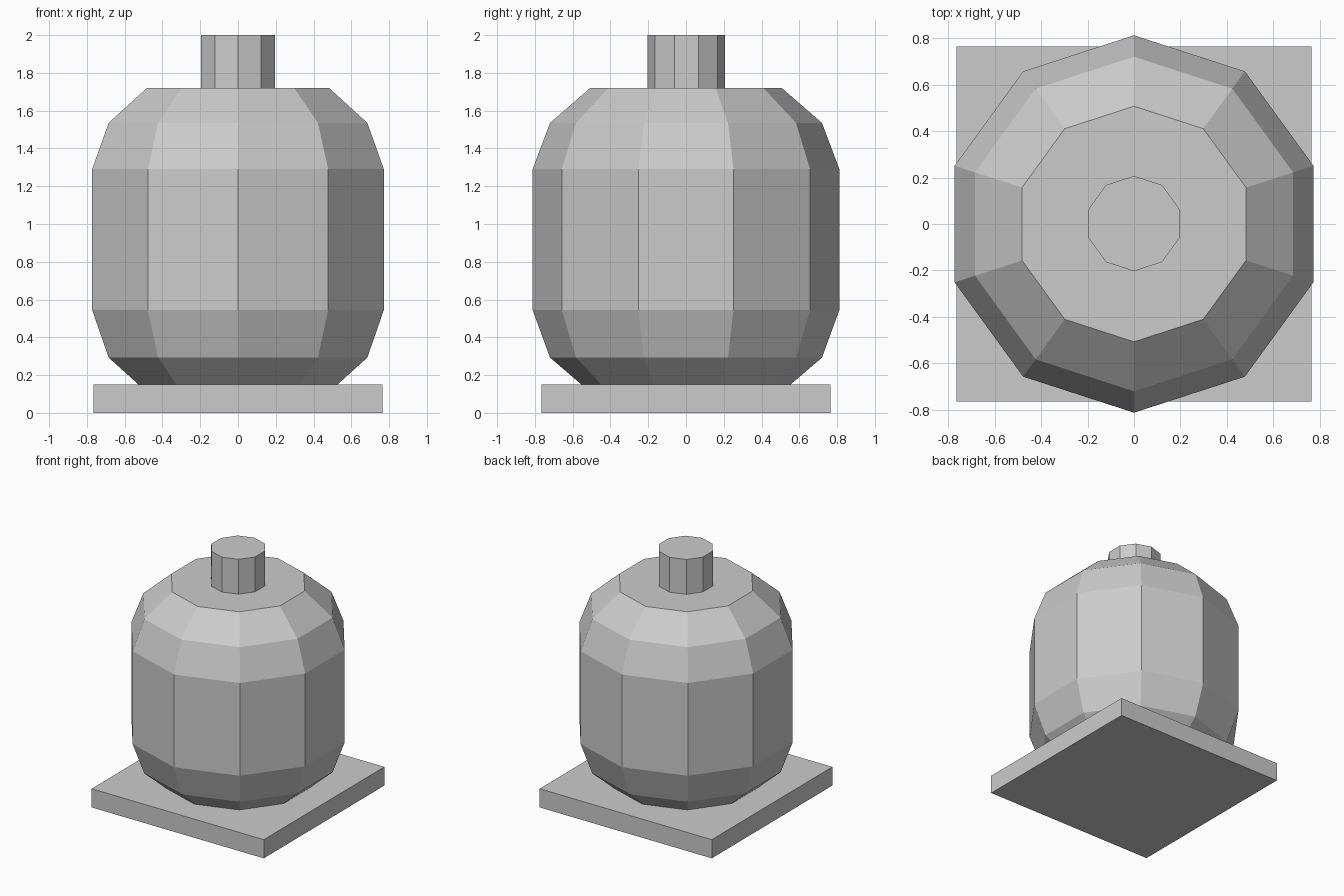
import bpy
import bmesh
from math import cos, sin, pi

SIDES = 10

cube = bpy.data.objects.get("Cube")
if cube:
    bpy.data.objects.remove(cube, do_unlink=True)

# Single plain grey for every part
grey = bpy.data.materials.new("light grey")
grey.use_nodes = True
colour = (0.6, 0.6, 0.6, 1)
grey.diffuse_color = colour
grey.node_tree.nodes["Principled BSDF"].inputs["Base Color"].default_value = colour


def add_part(name, bm):
    bmesh.ops.recalc_face_normals(bm, faces=bm.faces)
    mesh = bpy.data.meshes.new(name)
    bm.to_mesh(mesh)
    bm.free()
    mesh.materials.append(grey)
    obj = bpy.data.objects.new(name, mesh)
    bpy.context.collection.objects.link(obj)
    return obj


def lathe(name, profile):
    """Closed ten-sided solid from (radius, height) pairs, a corner facing front."""
    bm = bmesh.new()
    rings = []
    for r, z in profile:
        angles = [2 * pi * i / SIDES - pi / 2 for i in range(SIDES)]
        rings.append([bm.verts.new((r * cos(a), r * sin(a), z)) for a in angles])
    for low, high in zip(rings, rings[1:]):
        for i in range(SIDES):
            j = (i + 1) % SIDES
            bm.faces.new((low[i], low[j], high[j], high[i]))
    bm.faces.new(rings[0][::-1])
    bm.faces.new(rings[-1])
    return add_part(name, bm)


# Square base slab
bm = bmesh.new()
bmesh.ops.create_cube(bm, size=1)
bmesh.ops.scale(bm, vec=(1.53, 1.53, 0.15), verts=bm.verts)
bmesh.ops.translate(bm, vec=(0, 0, 0.075), verts=bm.verts)
add_part("base_slab", bm)

# Rounded barrel body, sunk slightly into the slab
lathe("body", [(0.507, 0.11), (0.72, 0.293), (0.812, 0.545),
               (0.812, 1.29), (0.72, 1.535), (0.507, 1.72)])

# Short neck on top
neck = lathe("neck", [(0.205, 1.70), (0.205, 2.0)])
neck.location.y = 0.002
